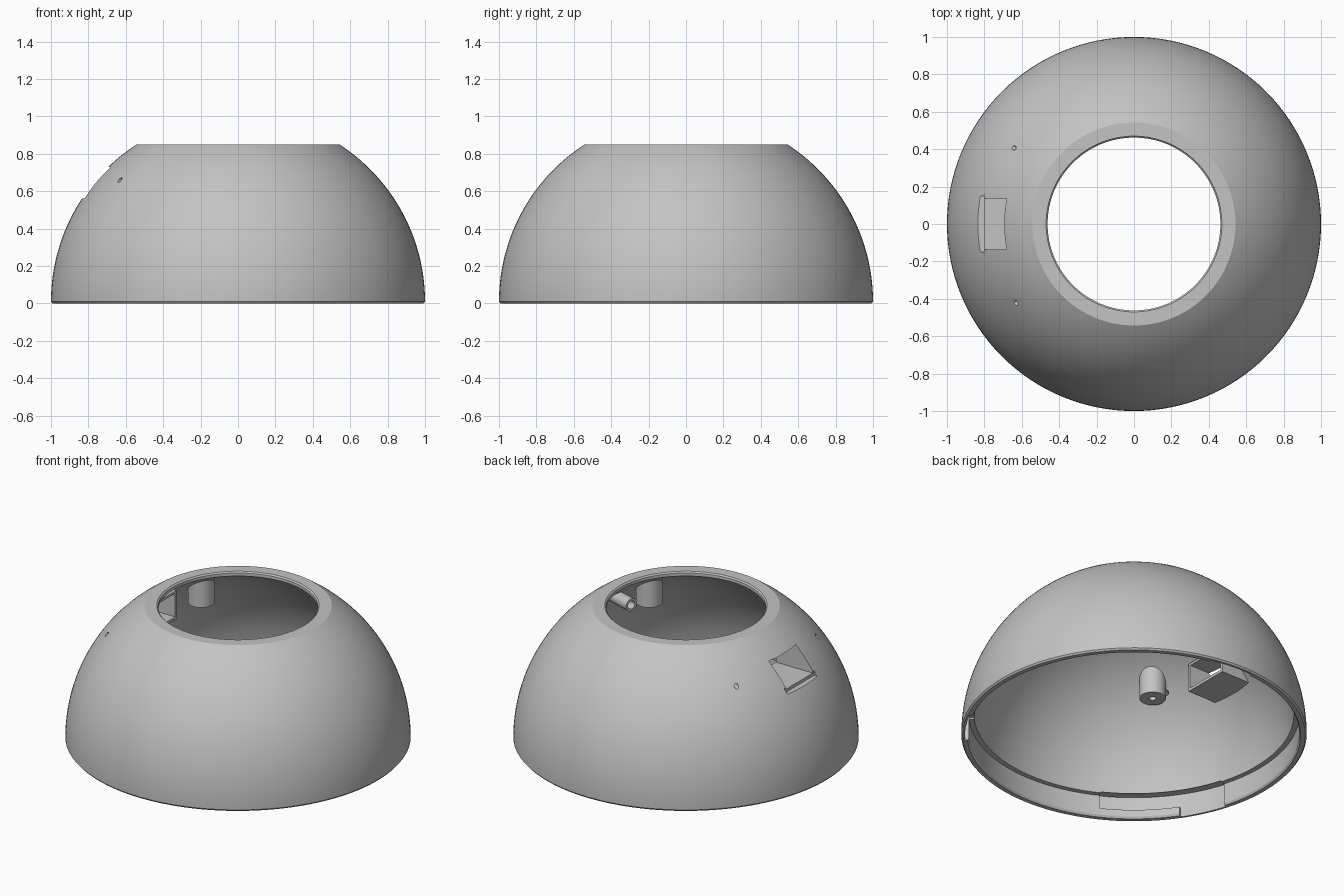
import bpy, bmesh, math
from mathutils import Matrix, Vector

if "Cube" in bpy.data.objects:
    bpy.data.objects.remove(bpy.data.objects["Cube"])

grey = bpy.data.materials.new("plain_grey")
grey.diffuse_color = (0.55, 0.55, 0.55, 1)
grey.use_nodes = True
grey.node_tree.nodes["Principled BSDF"].inputs["Base Color"].default_value = grey.diffuse_color
CZ = 0.01            # height of the sphere centre
R_OUT, R_IN = 1.0, 0.935
R_MID = 0.965        # depth to which inner parts sink into the wall


def finish(name, bm):
    bmesh.ops.recalc_face_normals(bm, faces=bm.faces)
    me = bpy.data.meshes.new(name)
    bm.to_mesh(me)
    bm.free()
    ob = bpy.data.objects.new(name, me)
    me.materials.append(grey)
    bpy.context.collection.objects.link(ob)
    return ob


def sweep(name, profile, a0=0, a1=360, segs=128, matrix=Matrix(), loop=True):
    """Turn an (r, z) profile about z, as a full ring or as a capped sector."""
    full = a1 - a0 >= 360
    bm = bmesh.new()
    rings = []
    for i in range(segs if full else segs + 1):
        a = math.radians(a0 + (a1 - a0) * i / segs)
        rings.append([bm.verts.new((r * math.cos(a), r * math.sin(a), z)) for r, z in profile])
    n = len(profile)
    for i in range(segs):
        p, q = rings[i], rings[(i + 1) % len(rings)]
        for j in range(n if loop else n - 1):
            k = (j + 1) % n
            bm.faces.new((p[j], q[j], q[k], p[k]))
    if not full:
        bm.faces.new(rings[0])
        bm.faces.new(rings[-1])
    bm.transform(matrix)
    return finish(name, bm)


def box(name, lo, hi):
    bm = bmesh.new()
    bmesh.ops.create_cube(bm, size=1)
    for v in bm.verts:
        v.co = [lo[i] if v.co[i] < 0 else hi[i] for i in range(3)]
    return finish(name, bm)


def rod(name, radius, p0, p1):
    p0, p1 = Vector(p0), Vector(p1)
    bm = bmesh.new()
    bmesh.ops.create_cone(bm, cap_ends=True, segments=32, radius1=radius, radius2=radius, depth=(p1 - p0).length)
    rot = (p1 - p0).to_track_quat('Z', 'Y').to_matrix().to_4x4()
    bm.transform(Matrix.Translation((p0 + p1) / 2) @ rot)
    return finish(name, bm)


def boolean(ob, cutter, op='DIFFERENCE'):
    mod = ob.modifiers.new("cut", 'BOOLEAN')
    mod.operation, mod.solver, mod.object = op, 'EXACT', cutter
    with bpy.context.temp_override(object=ob, active_object=ob, selected_objects=[ob]):
        bpy.ops.object.modifier_apply(modifier=mod.name)
    bpy.data.objects.remove(cutter)


def arc(radius, z0, z1, n):
    """Sphere profile points between two heights."""
    t0, t1 = (math.asin((z - CZ) / radius) for z in (z0, z1))
    ts = [t0 + (t1 - t0) * i / n for i in range(n + 1)]
    return [(radius * math.cos(t), CZ + radius * math.sin(t)) for t in ts]


# Dome shell: outer sphere, flat top, round opening, inner sphere, rim recess
profile = [(0.992, 0)] + arc(R_OUT, CZ, 0.85, 28)
profile += [(0.47, 0.85), (0.462, 0.842)]
z_hole = CZ + math.sqrt(R_IN ** 2 - 0.462 ** 2)
profile += arc(R_IN, z_hole, 0.14, 24) + [(0.957, 0.14), (0.957, 0.012), (0.965, 0)]
dome = sweep("dome_shell", profile)

# Three L-shaped twist-lock slots in the rim
for a in (197, 317, 77):
    boolean(dome, sweep("slot_channel", [(0.925, 0.055), (0.98, 0.055), (0.98, 0.15), (0.925, 0.15)],
                        a, a + 45, 16))
    boolean(dome, sweep("slot_entry", [(0.925, -0.05), (0.979, -0.05), (0.979, 0.10), (0.925, 0.10)],
                        a + 0.1, a + 17, 8))

# Side port with a shallow lip
boolean(dome, box("port_cut", (-1.1, -0.137, 0.58), (-0.5, 0.137, 0.73)))
boolean(dome, box("lip_cut", (-1.1, -0.15, 0.56), (-0.8, 0.15, 0.605)))

# Screw holes and tube bores
HZ = 0.66
bores = [(0.013, 147.6), (0.013, 213.8), (0.025, 17.6), (0.025, -17.6)]
for rad, deg in bores:
    c, s = math.cos(math.radians(deg)), math.sin(math.radians(deg))
    boolean(dome, rod("bore", rad, (0.6 * c, 0.6 * s, HZ), (0.95 * c, 0.95 * s, HZ)))

# Port duct, open at its inner end
duct = box("port_duct", (-1.1, -0.152, 0.562), (-0.54, 0.152, 0.745))
boolean(duct, box("duct_cut", (-1.2, -0.137, 0.58), (-0.4, 0.137, 0.73)))
bm = bmesh.new()
bmesh.ops.create_uvsphere(bm, u_segments=64, v_segments=48, radius=R_MID)
bm.transform(Matrix.Translation((0, 0, CZ)))
boolean(duct, finish("trim_sphere", bm), 'INTERSECT')

# Hollow tubes behind the larger bores
parts = [dome, duct]
for side, deg in (("left", 17.6), ("right", -17.6)):
    m = (Matrix.Translation((0, 0, HZ)) @ Matrix.Rotation(math.radians(deg), 4, 'Z')
         @ Matrix.Rotation(math.radians(90), 4, 'Y'))
    parts.append(sweep("tube_" + side, [(0.025, 0.52), (0.04, 0.52), (0.04, 0.715), (0.025, 0.715)],
                       segs=32, matrix=m))

# Vertical screw posts whose tops follow the dome
for i, deg in enumerate((40, 145, 220, 325)):
    a = math.radians(deg)
    m = Matrix.Translation((0.62 * math.cos(a), 0.62 * math.sin(a), 0))
    post = sweep("screw_post_%d" % (i + 1),
                 [(0.077, 2), (0.077, 0.6), (0.02, 0.6), (0.02, 0.69), (0.0005, 0.69)],
                 segs=40, matrix=m, loop=False)
    for v in post.data.vertices:
        if v.co.z > 1:
            v.co.z = CZ + math.sqrt(R_MID ** 2 - v.co.x ** 2 - v.co.y ** 2)
    parts.append(post)

# Smooth shading with crisp edges
bpy.ops.object.select_all(action='DESELECT')
for ob in parts:
    ob.select_set(True)
bpy.context.view_layer.objects.active = dome
bpy.ops.object.shade_smooth_by_angle(angle=math.radians(25))
